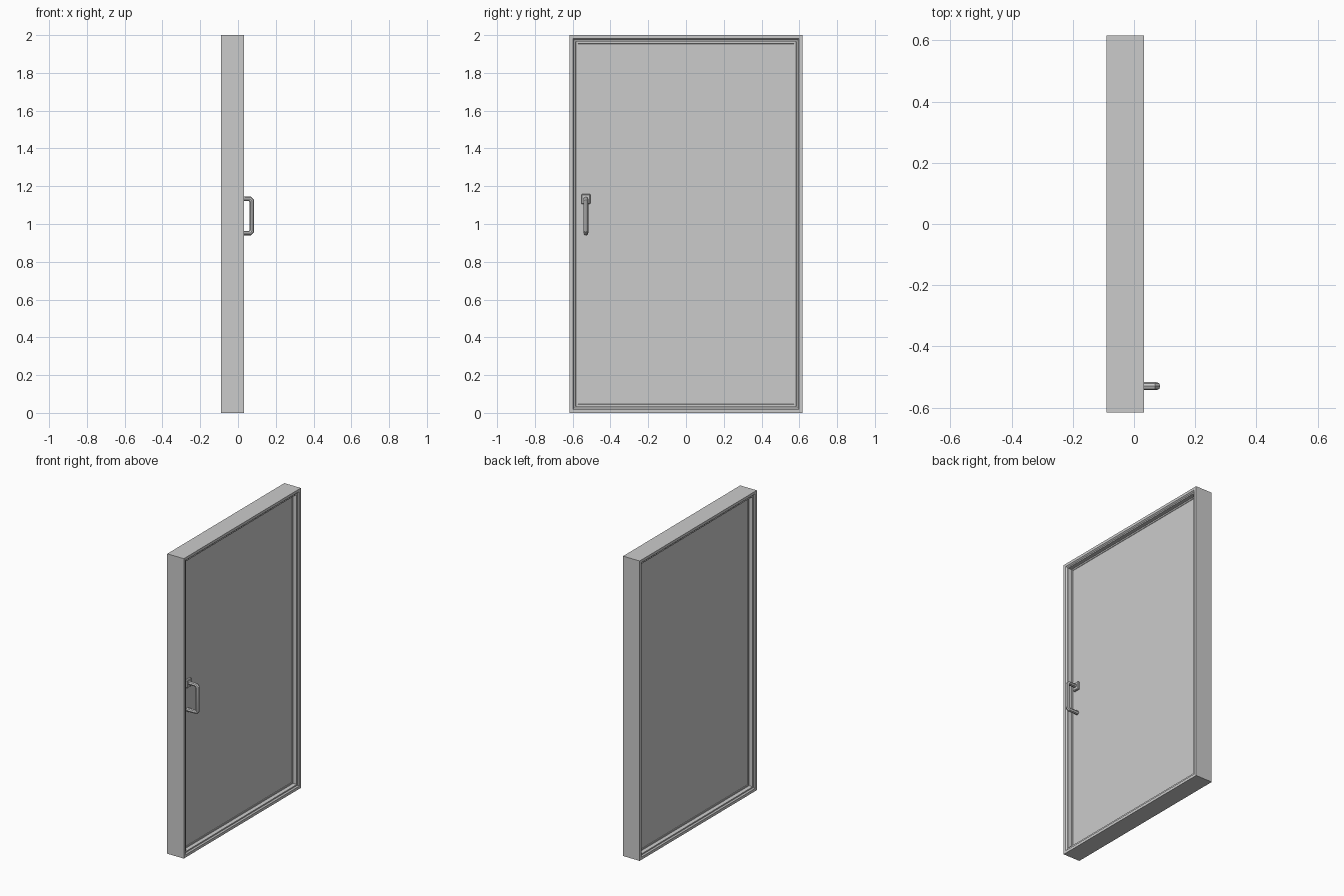
import bpy, bmesh

if "Cube" in bpy.data.objects:
    bpy.data.objects.remove(bpy.data.objects["Cube"])

HALF_W, HEIGHT = 0.617, 2.0


def finish(bm, name):
    bmesh.ops.recalc_face_normals(bm, faces=bm.faces)
    me = bpy.data.meshes.new(name)
    bm.to_mesh(me)
    bm.free()
    ob = bpy.data.objects.new(name, me)
    bpy.context.collection.objects.link(ob)
    return ob


def rect_sweep(name, profile, closed):
    """Run a profile of (inset, x) points around the door rectangle."""
    bm = bmesh.new()
    loops = []
    for d, x in profile:
        w = HALF_W - d
        loops.append([bm.verts.new((x, y, z)) for y, z in
                      ((-w, d), (w, d), (w, HEIGHT - d), (-w, HEIGHT - d))])
    pairs = list(zip(loops, loops[1:]))
    if closed:
        pairs.append((loops[-1], loops[0]))
    else:
        bm.faces.new(loops[0])
        bm.faces.new(loops[-1])
    for a, b in pairs:
        for i in range(4):
            j = (i + 1) % 4
            bm.faces.new((a[i], a[j], b[j], b[i]))
    return finish(bm, name)


def box(name, lo, hi, bevel):
    bm = bmesh.new()
    bmesh.ops.create_cube(bm, size=1)
    for v in bm.verts:
        v.co = [(a + b) / 2 + c * (b - a) for a, b, c in zip(lo, hi, v.co)]
    bmesh.ops.bevel(bm, geom=bm.edges[:], offset=bevel, segments=1, affect='EDGES')
    return finish(bm, name)


# Outer frame with a stepped rim on both sides
rect_sweep("door_frame", [
    (0, -0.09), (0, 0.032), (0.018, 0.032), (0.025, 0.024), (0.033, 0.024),
    (0.036, -0.01), (0.036, -0.05),
    (0.033, -0.082), (0.025, -0.082), (0.018, -0.09)], True)

# Door leaf with a shallow border
rect_sweep("door_panel", [
    (0.046, -0.055), (0.044, -0.058), (0.034, -0.058),
    (0.034, 0.0), (0.044, 0.0), (0.046, -0.003)], False)

# Pull handle: octagonal bar with cut corners
HY = -0.53
path = [(-0.004, 1.133), (0.064, 1.133), (0.074, 1.122),
        (0.074, 0.963), (0.064, 0.952), (-0.004, 0.952)]
cu = bpy.data.curves.new("pull_handle", 'CURVE')
cu.dimensions = '3D'
cu.bevel_depth = 0.0128
cu.bevel_resolution = 2
cu.use_fill_caps = True
sp = cu.splines.new('POLY')
sp.points.add(len(path) - 1)
for p, (x, z) in zip(sp.points, path):
    p.co = (x, HY, z, 1)
handle = bpy.data.objects.new("pull_handle", cu)
bpy.context.collection.objects.link(handle)
bpy.context.view_layer.objects.active = handle
handle.select_set(True)
bpy.ops.object.convert(target='MESH')
bpy.ops.object.shade_smooth_by_angle()

# Lock plate behind the upper handle foot
box("lock_plate", (-0.004, HY - 0.024, 1.105), (0.014, HY + 0.024, 1.158), 0.004)
